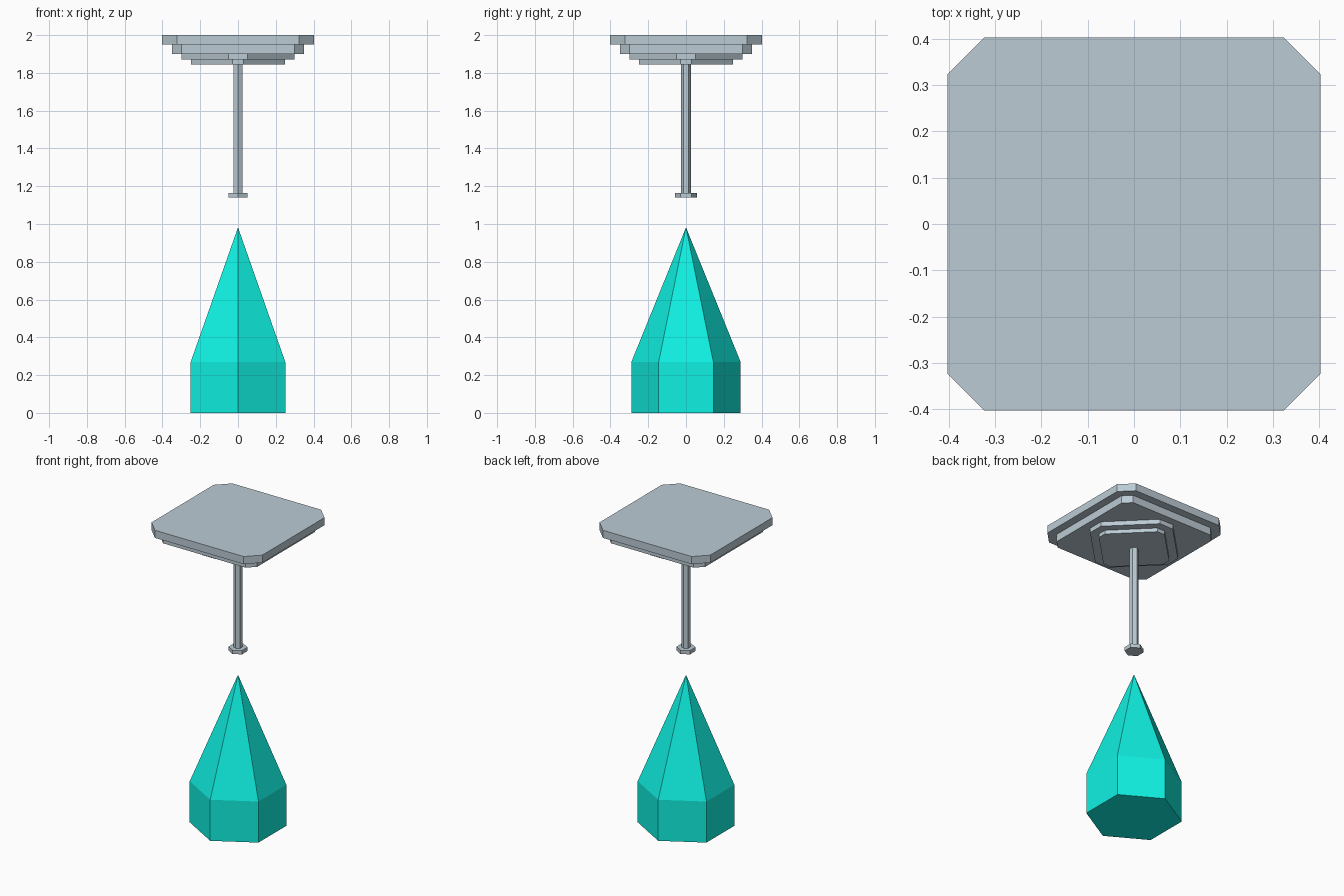
import bpy, bmesh, math

if "Cube" in bpy.data.objects:
    bpy.data.objects.remove(bpy.data.objects["Cube"])


def material(name, color):
    m = bpy.data.materials.new(name)
    m.diffuse_color = (*color, 1)
    m.use_nodes = True
    m.node_tree.nodes["Principled BSDF"].inputs["Base Color"].default_value = m.diffuse_color
    return m


steel = material("pale_steel", (0.50, 0.60, 0.66))
turquoise = material("turquoise", (0.005, 0.88, 0.76))


def loft(name, outline, z0, z1, mat, tip=None):
    """Extrude an outline from z0 to z1, closed by a cap or drawn to a tip."""
    bm = bmesh.new()
    low = [bm.verts.new((x, y, z0)) for x, y in outline]
    high = [bm.verts.new((x, y, z1)) for x, y in outline]
    n = len(outline)
    bm.faces.new(low[::-1])
    for i in range(n):
        bm.faces.new((low[i], low[(i + 1) % n], high[(i + 1) % n], high[i]))
    if tip is None:
        bm.faces.new(high)
    else:
        apex = bm.verts.new((0, 0, tip))
        for i in range(n):
            bm.faces.new((high[i], high[(i + 1) % n], apex))
    bmesh.ops.recalc_face_normals(bm, faces=bm.faces[:])
    mesh = bpy.data.meshes.new(name)
    bm.to_mesh(mesh)
    bm.free()
    mesh.materials.append(mat)
    obj = bpy.data.objects.new(name, mesh)
    bpy.context.collection.objects.link(obj)


def cut_square(half, flat):
    """Square with cut corners; flat is half the length of each straight side."""
    return [(half, -flat), (half, flat), (flat, half), (-flat, half),
            (-half, flat), (-half, -flat), (-flat, -half), (flat, -half)]


def hexagon(r):
    """Hexagon with corners pointing front and back."""
    return [(r * math.cos(a), r * math.sin(a))
            for a in (math.radians(30 + 60 * i) for i in range(6))]


# Stepped ceiling plates, the lower two cut to near diamonds
loft("top_plate", cut_square(0.403, 0.323), 1.95, 2.0, steel)
loft("second_plate", cut_square(0.35, 0.30), 1.90, 1.95, steel)
loft("third_plate", cut_square(0.30, 0.05), 1.87, 1.90, steel)
loft("bottom_plate", cut_square(0.25, 0.028), 1.845, 1.87, steel)

# Hanging rod with its end cap
loft("rod", hexagon(0.026), 1.16, 1.85, steel)
loft("rod_cap", hexagon(0.057), 1.14, 1.165, steel)

# Pointed crystal
loft("crystal", hexagon(0.289), 0.0, 0.27, turquoise, tip=0.982)
